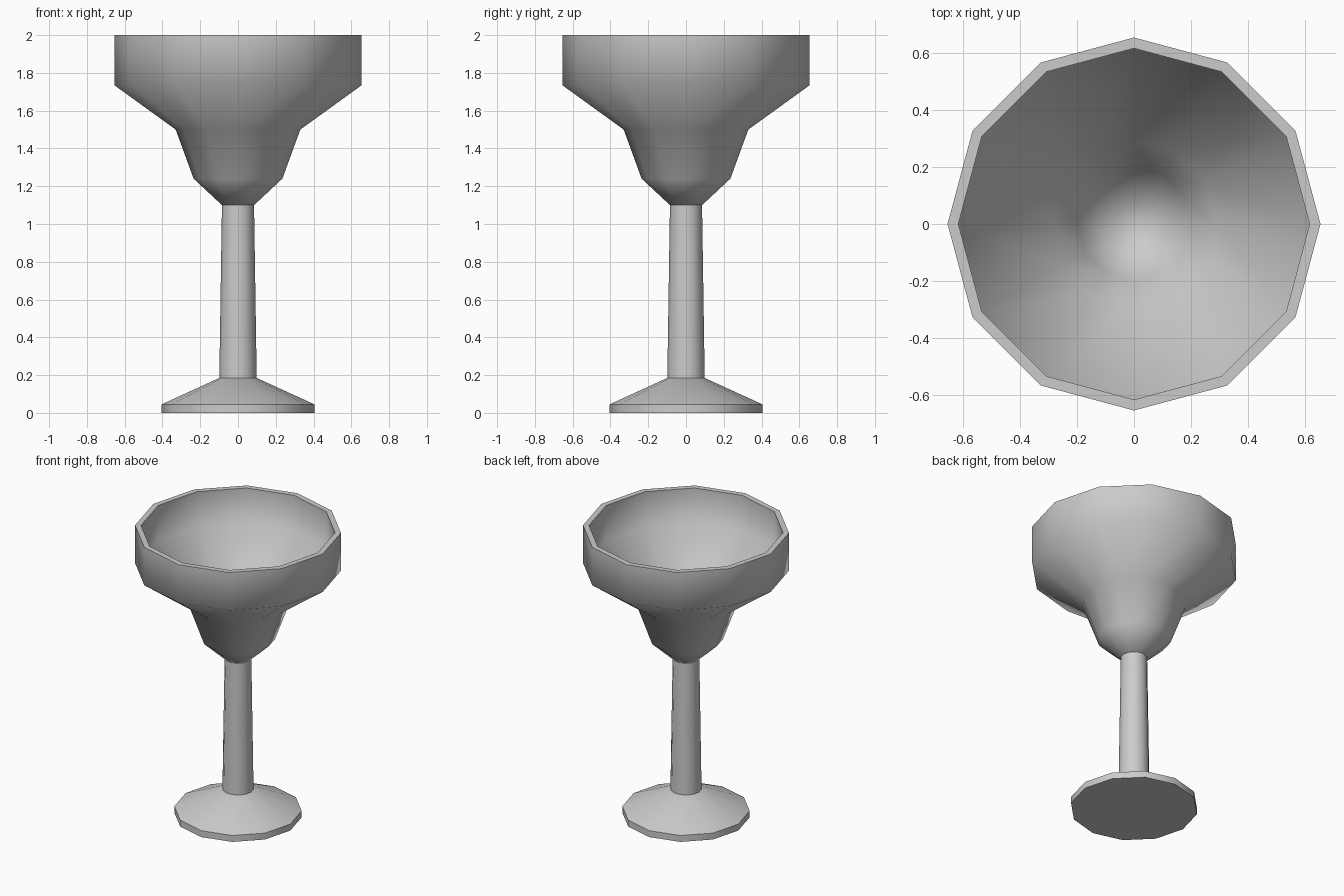
import bpy, bmesh, math

SIDES = 12

cube = bpy.data.objects.get("Cube")
if cube:
    bpy.data.objects.remove(cube, do_unlink=True)

glass = bpy.data.materials.new("grey_glass")
glass.use_nodes = True
grey = (0.6, 0.6, 0.6, 1)
glass.diffuse_color = grey
glass.node_tree.nodes["Principled BSDF"].inputs["Base Color"].default_value = grey


def lathe(name, profile, angle):
    """Spin a (radius, height) profile, listed with the outside on its right."""
    bm = bmesh.new()
    verts = [bm.verts.new((r, 0, z)) for r, z in profile]
    edges = [bm.edges.new(pair) for pair in zip(verts, verts[1:])]
    bmesh.ops.spin(bm, geom=verts + edges, cent=(0, 0, 0), axis=(0, 0, 1),
                   angle=math.tau, steps=SIDES, use_duplicate=False)
    bmesh.ops.remove_doubles(bm, verts=bm.verts, dist=0.0005)
    bmesh.ops.recalc_face_normals(bm, faces=bm.faces)
    mesh = bpy.data.meshes.new(name)
    bm.to_mesh(mesh)
    bm.free()
    mesh.materials.append(glass)
    obj = bpy.data.objects.new(name, mesh)
    bpy.context.collection.objects.link(obj)
    bpy.ops.object.select_all(action='DESELECT')
    obj.select_set(True)
    bpy.context.view_layer.objects.active = obj
    bpy.ops.object.shade_smooth_by_angle(angle=math.radians(angle))


# Stepped bowl: outer wall, flat rim, then the inner wall down to the well
lathe("bowl", [(0, 1.10), (0.085, 1.10), (0.235, 1.24), (0.33, 1.50),
               (0.655, 1.735), (0.655, 2.0), (0.617, 2.0), (0.617, 1.755),
               (0.29, 1.52), (0.20, 1.26), (0.07, 1.14), (0, 1.14)], 75)

# Tapered stem
lathe("stem", [(0, 0.16), (0.099, 0.16), (0.099, 0.185),
               (0.085, 1.10), (0, 1.10)], 40)

# Foot: thin edge with a conical top
lathe("foot", [(0, 0), (0.405, 0), (0.405, 0.045), (0.099, 0.185), (0, 0.185)], 40)
